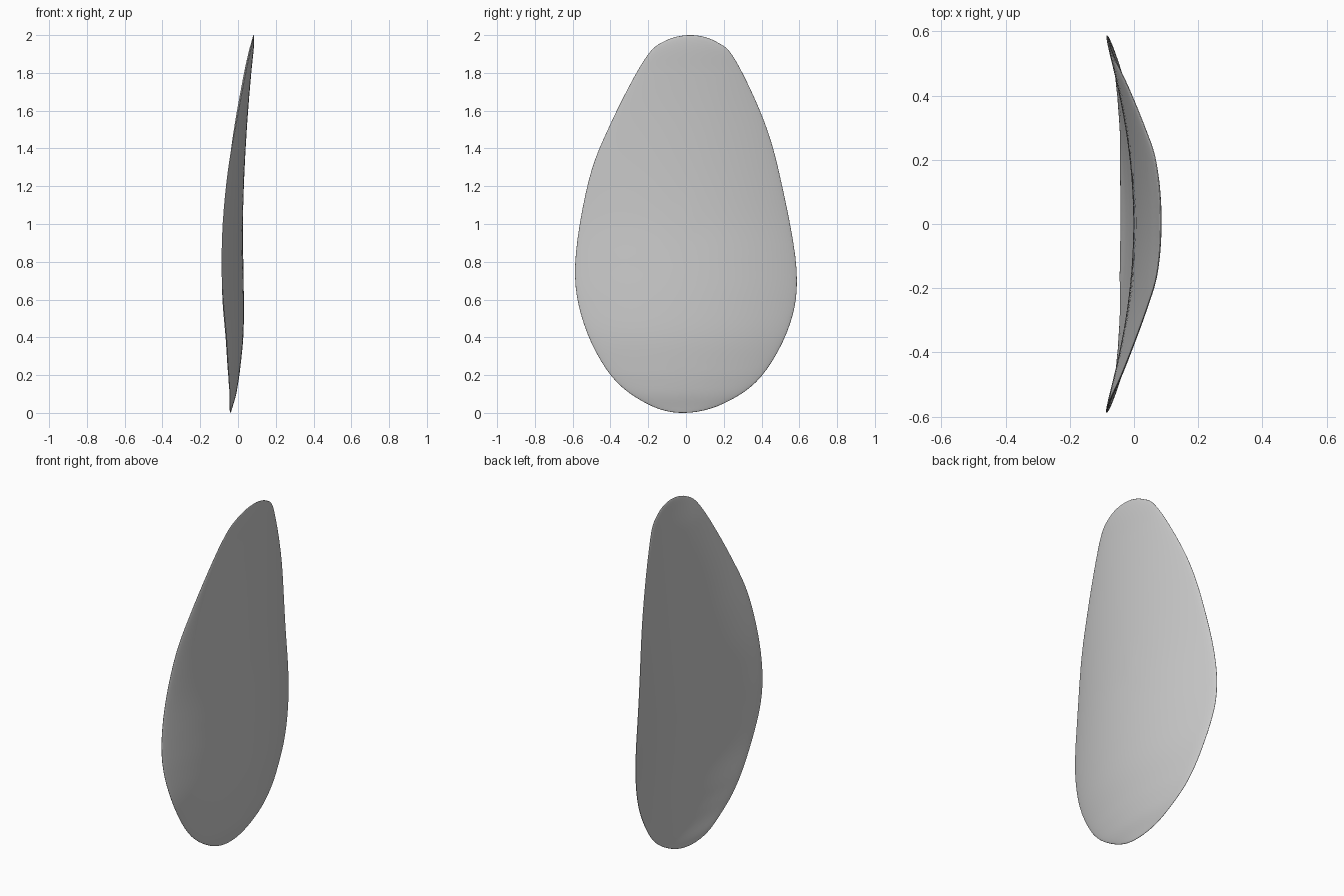
import bpy, bmesh, math

if "Cube" in bpy.data.objects:
    bpy.data.objects.remove(bpy.data.objects["Cube"])

# Egg-shaped outline (y, z), clockwise from the bottom
OUTLINE = [(-0.01, 0.0), (-0.2, 0.045), (-0.395, 0.195), (-0.54, 0.47), (-0.587, 0.78),
           (-0.515, 1.23), (-0.395, 1.54), (-0.22, 1.87), (-0.11, 1.97), (0.03, 2.0),
           (0.16, 1.965), (0.26, 1.87), (0.415, 1.54), (0.507, 1.21), (0.585, 0.76),
           (0.55, 0.47), (0.40, 0.195), (0.2, 0.05)]
# Lengthwise bow of the middle line (z, x)
BOW = [(0.0, -0.04), (0.1, -0.018), (0.2, -0.003), (0.4, 0.015), (0.6, 0.017), (0.8, 0.014),
       (1.0, 0.012), (1.2, 0.017), (1.4, 0.027), (1.6, 0.041), (1.8, 0.06), (2.0, 0.083)]
HALF, CENTRE_Z, STEPS, RINGS = 0.014, 0.9, 6, 48


def spline(p0, p1, p2, p3, t):
    return 0.5 * (2 * p1 + (p2 - p0) * t + (2 * p0 - 5 * p1 + 4 * p2 - p3) * t * t
                  + (3 * p1 - p0 - 3 * p2 + p3) * t ** 3)


def bow(z):
    n = len(BOW)
    i = 0
    while i < n - 2 and z > BOW[i + 1][0]:
        i += 1
    t = (z - BOW[i][0]) / (BOW[i + 1][0] - BOW[i][0])
    xs = [BOW[min(max(i + k, 0), n - 1)][1] for k in (-1, 0, 1, 2)]
    return spline(*xs, t)


def surface(y, z, t):
    # Cross curve bends the long edges back; offset follows its normal
    slope = 0.58 * y
    length = math.hypot(1, slope)
    return (bow(z) - 0.29 * y * y + t / length, y, z)


# Smooth the outline
rim = []
n = len(OUTLINE)
for i in range(n):
    pts = [OUTLINE[(i + k) % n] for k in (-1, 0, 1, 2)]
    for s in range(STEPS):
        rim.append(tuple(spline(*[p[a] for p in pts], s / STEPS) for a in (0, 1)))

# Closed shell: flattened, rounded-edge sphere spanning the outline
bm = bmesh.new()
front = bm.verts.new(surface(0, CENTRE_Z, HALF))
back = bm.verts.new(surface(0, CENTRE_Z, -HALF))
rows = []
for j in range(1, RINGS):
    phi = math.pi * j / RINGS
    r = math.sin(phi) ** 0.65
    c = math.cos(phi)
    t = HALF * math.copysign(abs(c) ** 0.8, c)
    rows.append([bm.verts.new(surface(y * r, CENTRE_Z + (z - CENTRE_Z) * r, t)) for y, z in rim])
m = len(rim)
for k in range(m):
    q = (k + 1) % m
    bm.faces.new((front, rows[0][k], rows[0][q]))
    bm.faces.new((back, rows[-1][q], rows[-1][k]))
    for a, b in zip(rows, rows[1:]):
        bm.faces.new((a[k], b[k], b[q], a[q]))
bmesh.ops.recalc_face_normals(bm, faces=bm.faces)
for f in bm.faces:
    f.smooth = True
mesh = bpy.data.meshes.new("curved_egg_panel")
bm.to_mesh(mesh)
bm.free()
panel = bpy.data.objects.new("curved_egg_panel", mesh)
bpy.context.collection.objects.link(panel)
